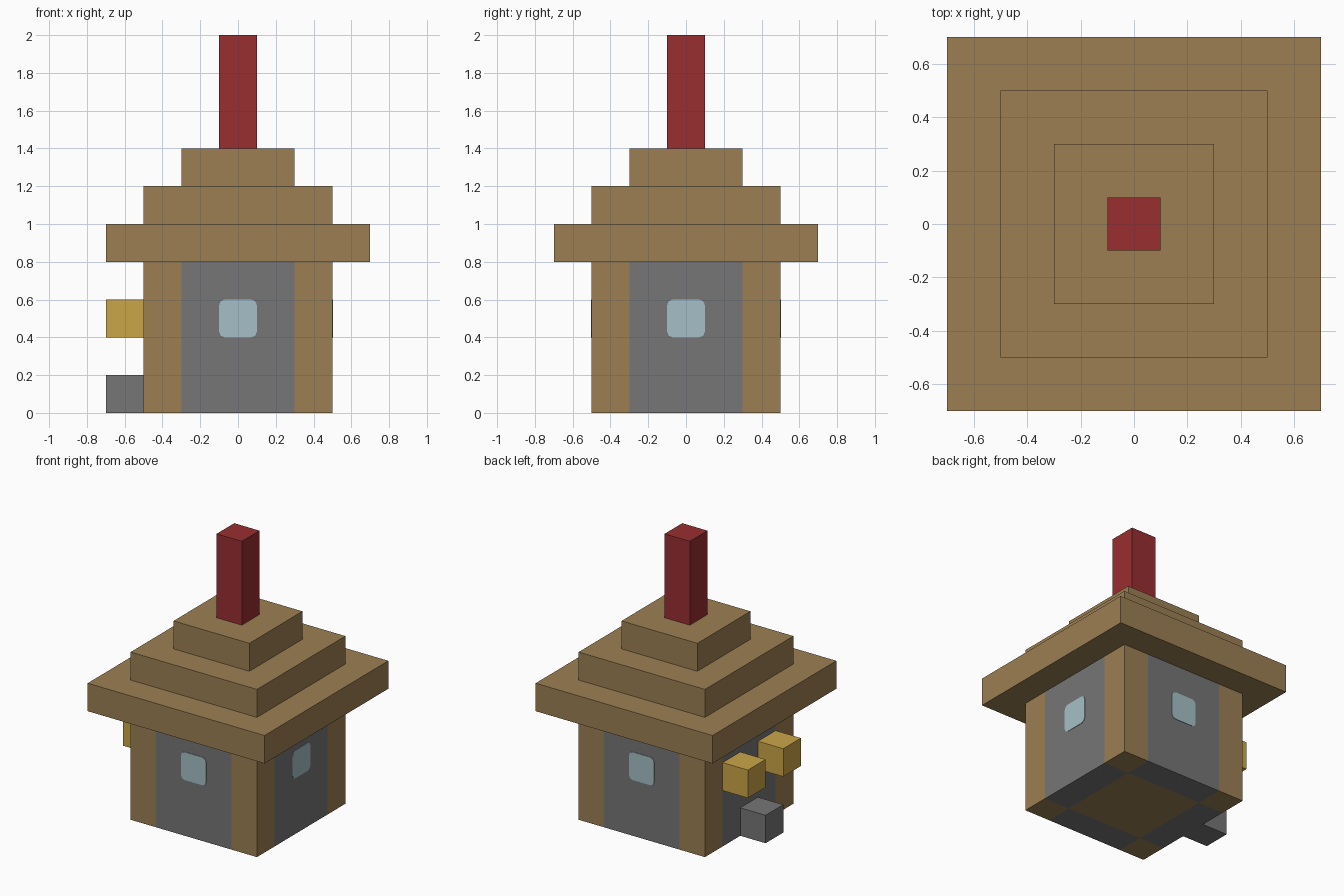
import bpy, bmesh
from math import radians
from mathutils import Matrix

cube = bpy.data.objects.get("Cube")
if cube:
    bpy.data.objects.remove(cube, do_unlink=True)


def material(name, rgb):
    """Flat colour given as sRGB bytes, stored as linear values."""
    linear = [((c / 255 + 0.055) / 1.055) ** 2.4 for c in rgb]
    mat = bpy.data.materials.new(name)
    mat.use_nodes = True
    mat.diffuse_color = (*linear, 1)
    bsdf = mat.node_tree.nodes["Principled BSDF"]
    bsdf.inputs["Base Color"].default_value = (*linear, 1)
    bsdf.inputs["Roughness"].default_value = 0.9
    return mat


WOOD = material("wood brown", (156, 127, 83))
STONE = material("stone grey", (118, 118, 118))
BRICK = material("brick red", (152, 46, 48))
LAMP = material("lamp yellow", (203, 166, 72))
GLASS = material("window blue", (165, 192, 199))


def block(name, size, centre, mat, turn=0, round_corners=0):
    """Box of the given size, moved to centre, then turned about the z axis."""
    bm = bmesh.new()
    bmesh.ops.create_cube(bm, size=1)
    bmesh.ops.scale(bm, vec=size, verts=bm.verts)
    if round_corners:
        depth_edges = [e for e in bm.edges
                       if abs(e.verts[0].co.y - e.verts[1].co.y) > size[1] / 2]
        bmesh.ops.bevel(bm, geom=depth_edges, offset=round_corners,
                        segments=2, profile=0.5, affect='EDGES')
    bmesh.ops.translate(bm, vec=centre, verts=bm.verts)
    bmesh.ops.rotate(bm, cent=(0, 0, 0), verts=bm.verts,
                     matrix=Matrix.Rotation(radians(turn), 3, 'Z'))
    mesh = bpy.data.meshes.new(name)
    bm.to_mesh(mesh)
    bm.free()
    mesh.materials.append(mat)
    obj = bpy.data.objects.new(name, mesh)
    bpy.context.collection.objects.link(obj)
    return obj


U = 0.2  # one building block

# Floor, four walls and four corner posts
block("floor", (3 * U, 3 * U, U), (0, 0, U / 2), WOOD)
sides = {"front": 0, "left": 90, "back": 180, "right": 270}
for side, turn in sides.items():
    block(side + "_wall", (3 * U, U, 4 * U), (0, -2 * U, 2 * U), STONE, turn)
    block(side + "_corner_post", (U, U, 4 * U), (2 * U, -2 * U, 2 * U), WOOD, turn)
    # Windows on every side but the entrance
    if side != "right":
        block(side + "_window", (U, 0.006, U), (0, -2.5 * U, 2.5 * U),
              GLASS, turn, round_corners=0.03)

# Stepped roof, each tier one block high
for tier, width in enumerate((7, 5, 3)):
    block(f"roof_tier_{tier + 1}", (width * U, width * U, U),
          (0, 0, (4.5 + tier) * U), WOOD)

# Chimney
block("chimney", (U, U, 3 * U), (0, 0, 8.5 * U), BRICK)

# Entrance side: step with a lamp on either side above it
block("entrance_step", (U, U, U), (-3 * U, 0, U / 2), STONE)
for name, y in (("front_lamp", -U), ("back_lamp", U)):
    block(name, (U, U, U), (-3 * U, y, 2.5 * U), LAMP)
